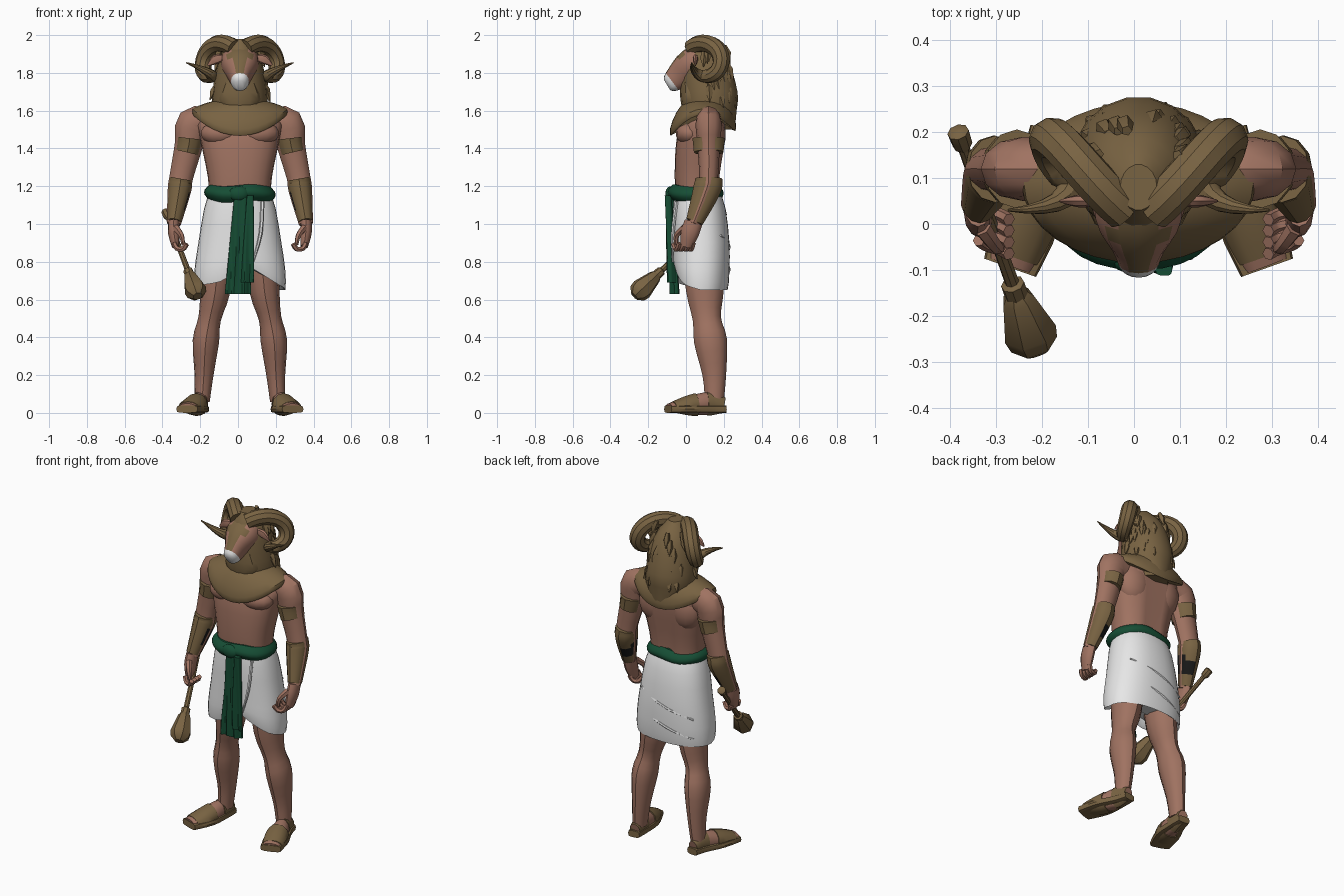
import bpy, bmesh, math, random
from mathutils import Vector

if "Cube" in bpy.data.objects:
    bpy.data.objects.remove(bpy.data.objects["Cube"])
random.seed(4)
MIDDLE = .01  # x of the body midline
SIDES = {"left": 1, "right": -1}
parts = []


def material(name, *rgb):
    mat = bpy.data.materials.new(name)
    mat.use_nodes = True
    mat.diffuse_color = (*rgb, 1)
    mat.node_tree.nodes["Principled BSDF"].inputs["Base Color"].default_value = (*rgb, 1)
    return mat


SKIN = material("skin", .35, .17, .12)
BROWN = material("bronze_brown", .19, .125, .055)
WHITE = material("linen_white", .8, .8, .8)
GREEN = material("sash_green", .008, .075, .035)
BLACK = material("black", .01, .01, .01)


def finish(name, bm, mats):
    mesh = bpy.data.meshes.new(name)
    bm.to_mesh(mesh)
    bm.free()
    obj = bpy.data.objects.new(name, mesh)
    bpy.context.collection.objects.link(obj)
    for mat in mats:
        mesh.materials.append(mat)
    parts.append(obj)


def blend(path, u):
    """Smooth value along a control path, with u counted in control points."""
    last = len(path) - 1
    i = min(int(u), last - 1)
    f = u - i
    around = [path[max(0, min(last, i + k))] for k in (-1, 0, 1, 2)]
    return tuple(b + f / 2 * (c - a + f * (2 * a - 5 * b + 4 * c - d + f * (3 * (b - c) + d - a)))
                 for a, b, c, d in zip(*around))


def section(path, start, stop, swell, count=5):
    """A stretch of a path, made thicker, for bands worn over a limb."""
    found = [blend(path, start + (stop - start) * k / (count - 1)) for k in range(count)]
    return [p[:3] + tuple(r * swell for r in p[3:]) for p in found]


def sweep(name, path, *mats, n=12, fine=3, depth=1, power=2, flat=False, warp=None, rule=None):
    """Skin rounded rings (x, y, z, half width, optional half depth) along a path."""
    steps = (len(path) - 1) * fine
    path = [blend(path, k / fine) for k in range(steps + 1)]
    spots = [Vector(p[:3]) for p in path]
    bm, rings, side = bmesh.new(), [], None
    for i, p in enumerate(path):
        ahead = (spots[min(i + 1, steps)] - spots[max(i - 1, 0)]).normalized()
        if flat:
            ahead = Vector((0, 0, 1))
        if side is None:
            side = Vector((0, 1, 0)) if abs(ahead.x) > .95 else Vector((1, 0, 0))
        side = (side - ahead * side.dot(ahead)).normalized()
        up = ahead.cross(side)
        tall = p[4] if len(p) > 4 else p[3] * depth
        ring = []
        for k in range(n):
            turn = math.tau * k / n
            across, rise = (math.copysign(abs(v) ** (2 / power), v) for v in (math.cos(turn), math.sin(turn)))
            co = spots[i] + side * across * p[3] + up * rise * tall
            if warp:
                warp(co)
            ring.append(bm.verts.new(co))
        rings.append(ring)
    for low, high in zip(rings, rings[1:]):
        for k in range(n):
            bm.faces.new((low[k - 1], low[k], high[k], high[k - 1]))
    bm.faces.new(rings[0])
    bm.faces.new(rings[-1])
    bmesh.ops.recalc_face_normals(bm, faces=bm.faces)
    if rule:
        for face in bm.faces:
            face.material_index = rule(face.calc_center_median(), face.normal)
    finish(name, bm, mats)


def centred(name, path, *mats, **options):
    """Sweep along the midline from (y, z, half width, half depth) rings."""
    sweep(name, [(MIDDLE, *p) for p in path], *mats, **options)


def pair(name, path, *mats, **options):
    """Sweep the same part on both sides of the midline."""
    for tag, sign in SIDES.items():
        sweep(tag + "_" + name, [(MIDDLE + sign * p[0], *p[1:]) for p in path], *mats, **options)


def ball(name, centre, size, mat):
    bm = bmesh.new()
    bmesh.ops.create_uvsphere(bm, u_segments=14, v_segments=9, radius=1)
    for vert in bm.verts:
        vert.co = [c + s * v for c, s, v in zip(centre, size, vert.co)]
    finish(name, bm, [mat])


def ball_pair(name, centre, size, mat):
    for tag, sign in SIDES.items():
        ball(tag + "_" + name, (MIDDLE + sign * centre[0], *centre[1:]), size, mat)


# Torso with a spine groove, chest and back muscles
def groove_spine(co):
    if co.y > .1 and abs(co.x - MIDDLE) < .02:
        co.y -= .02


centred("torso", [(.06, 1.1, .16, .11), (.06, 1.25, .17, .12), (.08, 1.45, .21, .13),
                  (.1, 1.55, .22, .11), (.12, 1.64, .1, .08)],
        SKIN, n=24, power=2.4, flat=True, warp=groove_spine)
ball_pair("chest_muscle", (.1, .02, 1.48), (.11, .075, .065), SKIN)
ball_pair("shoulder_blade", (.1, .13, 1.47), (.11, .08, .13), SKIN)

# Arms with bands and bracers
arm = [(.17, .12, 1.54, .06), (.25, .12, 1.53, .07), (.27, .12, 1.42, .06),
       (.31, .12, 1.25, .05), (.32, .11, 1.18, .05), (.35, .04, 1, .03)]
pair("arm", arm, SKIN, depth=1.25)
pair("armband", section(arm, 1.75, 2.25, 1.14), BROWN, depth=1.2, fine=1)


def inner_strap(centre, normal):
    inward = -math.copysign(normal.x, normal.x * centre.x)
    return int(1.1 < centre.z + centre.y / 3 < 1.18 and inward + normal.y / 2 > .45)


pair("bracer", section(arm, 3.1, 4.9, 1.22, 12), BROWN, BLACK, depth=1.2, fine=1, rule=inner_strap)

# Hands with curled fingers
pair("palm", [(.35, .04, 1.01, .03), (.35, .02, .95, .03), (.34, 0, .88, .02)], SKIN, depth=1.6)
for k in range(4):
    y = .04 - k * .025
    curl = [(.315 + .033 * math.cos(a), y - a / 99, .9 - .035 * math.sin(a), .014) for a in range(4)]
    pair("finger_" + "abcd"[k], curl, SKIN, n=6)
pair("thumb", [(.34, -.01, .98, .02), (.31, -.05, .94, .015), (.3, -.05, .89, .01)], SKIN, n=6)

# Legs, feet and sandals
pair("leg", [(.11, .09, .9, .09), (.13, .1, .65, .08), (.16, .11, .5, .06), (.18, .13, .38, .07),
             (.19, .15, .2, .05), (.2, .15, .06, .04)], SKIN, depth=1.25)
foot = [(.2, .2, .04, .03, .04), (.21, .13, .05, .04, .06), (.24, .02, .04, .06, .05), (.28, -.09, .03, .05, .02)]
pair("foot", foot, SKIN)
pair("sole", [(x, y * 1.06, .02, wide * 1.2, .02) for x, y, z, wide, tall in foot], BROWN, power=4)
pair("toe_strap", section(foot, 1.7, 2.75, 1.1), BROWN, fine=1)
pair("heel_strap", section(foot, 0, 1.2, 1.06), BROWN, fine=1)


# Wrapped kilt with a raised front hem
def raise_hem(co):
    front = max(0, .08 - co.y) * max(0, min(1, 5 * (.85 - co.z)))
    co.z += front * (.3 + .6 * max(0, 1 - 6 * abs(co.x - .06)))


centred("kilt", [(.06, 1.17, .16, .12), (.07, 1.08, .19, .14), (.08, .9, .22, .15), (.08, .76, .24, .15),
                 (.08, .65, .24, .14), (.08, .7, .2, .1)],
        WHITE, n=32, power=2.3, fine=2, flat=True, warp=raise_hem)
sweep("front_fold", [(.13, -.05, 1.12, .01), (.12, -.07, .95, .01), (.08, -.07, .8, .005)], WHITE, n=6)
for tag, height in (("upper", .88), ("lower", .76)):
    fold = [(x, .226 - 1.3 * x * x, height + x / 3, .011 - abs(x) / 30) for x in (-.18, -.06, .06, .18)]
    sweep(tag + "_back_fold", fold, WHITE, n=6)

# Belt, knot and pleated hanging sash
belt = []
for k in range(7):
    bulge = .03 * math.sin(math.pi * k / 6)
    belt.append((.05, 1.12 + k * .014, .16 + bulge, .12 + bulge))


def ripple(co):
    co.z += math.sin(co.x * 25) / 150


def pleat(co):
    co.y += math.sin(co.x * 130) * (1.2 - co.z) / 60


centred("belt", belt, GREEN, n=28, power=2.3, fine=1, flat=True, warp=ripple)
ball("belt_knot", (.005, -.08, 1.16), (.055, .03, .04), GREEN)
for name, x, y, width, bottom in (("wide_sash", 0, -.06, .07, .63), ("narrow_sash", .05, -.075, .036, .69)):
    drop = [(x + .015 * (1 - t), y - .02 * (1 - t), 1.15 + (bottom - 1.15) * t, width * (.5 + t / 2), .018)
            for t in (0, .3, .7, 1)]
    sweep(name, drop, GREEN, n=36, power=3, flat=True, warp=pleat)


# Shoulder collar, draped low at front and back
def drape(co):
    co.z -= 3.5 * (co.y - .1) ** 2 * min(1, max(0, 10 * (1.7 - co.z)))


centred("collar", [(.11, 1.66, .1, .12), (.1, 1.64, .18, .15), (.09, 1.61, .25, .175), (.09, 1.58, .25, .17)],
        BROWN, n=32, fine=2, flat=True, warp=drape)

# Mane, tufts and beard
centred("mane", [(.08, 1.98, .04, .05), (.1, 1.88, .11, .12), (.125, 1.7, .145, .15), (.13, 1.6, .14, .14),
                 (.14, 1.5, .1, .12)], BROWN, n=18, flat=True)
for k in range(40):
    height, turn = random.uniform(1.64, 1.93), random.uniform(-.3, math.pi + .3)
    reach = .11 + (1.93 - height) * .14
    tuft = []
    for out, drop, thick in ((.85, -.04, .012), (1, 0, .02), (1.12, .045, .002)):
        tuft.append((MIDDLE + math.cos(turn) * reach * out, .11 + math.sin(turn) * reach * out, height - drop, thick))
    sweep("mane_tuft_" + str(k), tuft, BROWN, n=5, fine=1)
centred("beard", [(.02, 1.76, .08, .05), (.03, 1.66, .11, .06), (.03, 1.57, .06, .04)], BROWN, n=12, flat=True)


# Muzzle with pale nose, bare cheeks and dark bridge
def face_colour(centre, normal):
    if centre.y + .8 * centre.z < 1.34:
        return 2
    return int(abs(normal.x) > .5 and centre.y < .06)


centred("muzzle", [(.11, 1.87, .09, .1), (.03, 1.84, .1, .09), (-.04, 1.78, .06, .07), (-.085, 1.745, .042, .05),
                   (-.1, 1.735, .02, .03)], BROWN, SKIN, WHITE, n=16, power=2.3, rule=face_colour)
pair("ear", [(.09, .05, 1.88, .01), (.13, .05, 1.87, .014), (.17, .05, 1.84, .003)], SKIN, n=8, depth=1.8)

# Curled horns: a tightening spiral whose tip turns outward
horn = []
for k in range(25):
    t = k / 24
    turn, reach = .8 + 5.4 * t, .1 - .03 * t
    x = .03 + .165 * math.sin(math.pi * min(t, .75)) + 2.2 * max(0, t - .75) ** 2
    horn.append((x, .1 - reach * math.cos(turn), 1.86 + reach * math.sin(turn), .003 + .044 * (1 - t ** 4)))
pair("horn", horn, BROWN, n=10, fine=1)

# Mace held in the right hand
butt, tip = Vector((-.385, .205, 1.07)), Vector((-.22, -.255, .635))


def mace_part(name, *stations, n=8):
    sweep(name, [(*butt.lerp(tip, t), radius) for t, radius in stations], BROWN, n=n, fine=1)


mace_part("mace_pommel", (0, .012), (.01, .024), (.07, .022), (.09, .013))
mace_part("mace_handle", (.05, .013), (.8, .016))
mace_part("mace_collar", (.72, .015), (.73, .026), (.78, .026))
mace_part("mace_head", (.77, .022), (.8, .036), (.95, .06), (1, .054), (1.04, .026), n=7)

# Soft shading with crisp edges
bpy.ops.object.select_all(action="DESELECT")
for obj in parts:
    obj.select_set(True)
bpy.context.view_layer.objects.active = parts[0]
bpy.ops.object.shade_smooth_by_angle(angle=math.radians(35))
